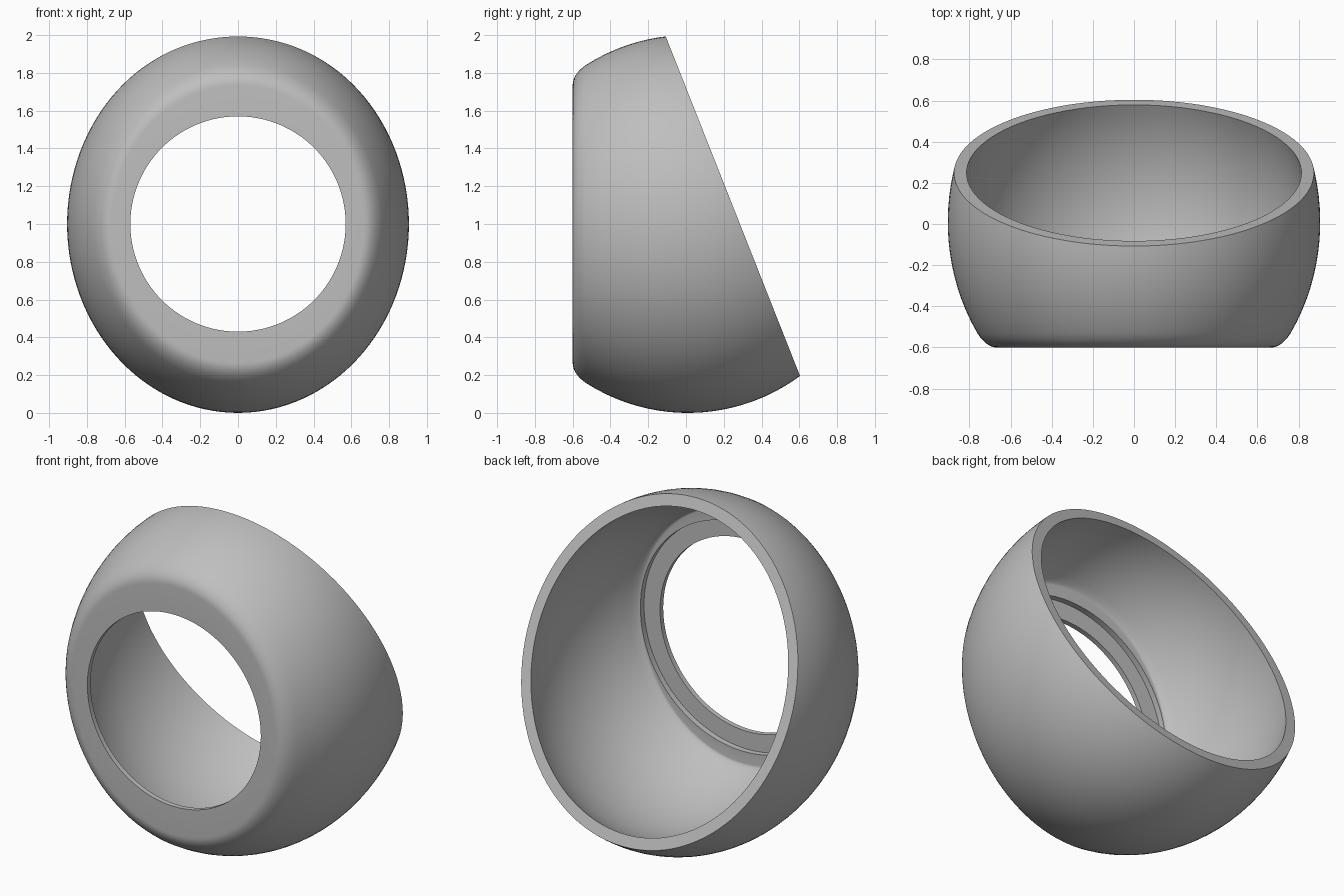
import bpy
import bmesh
from math import sin, cos, pi, radians, sqrt
from mathutils import Vector

cube = bpy.data.objects.get("Cube")
if cube:
    bpy.data.objects.remove(cube, do_unlink=True)

SEGMENTS = 128
SQUASH = 0.905           # width of the shell relative to its height
CENTRE = Vector((0, 0.01, 1))
FRONT, BACK = -0.6, 0.8


def grey_material():
    colour = (0.52, 0.52, 0.52, 1)
    mat = bpy.data.materials.new("plain grey")
    mat.use_nodes = True
    mat.diffuse_color = colour
    mat.node_tree.nodes["Principled BSDF"].inputs["Base Color"].default_value = colour
    return mat


def sphere_radius(y, size):
    return sqrt(size * size - (y - CENTRE.y) ** 2)


def wall(size, front, corner, blend, steps=24):
    """Profile from a flat front, round a soft corner, along a sphere to the back."""
    start = Vector((sphere_radius(front, size) - corner, front))
    middle = Vector((sphere_radius(front, size), front))
    end = Vector((sphere_radius(front + blend, size), front + blend))
    points = []
    for i in range(9):
        t = i / 8
        p = start * (1 - t) ** 2 + middle * 2 * t * (1 - t) + end * t * t
        points.append((p.x, p.y, SQUASH))
    for i in range(1, steps + 1):
        y = end.y + (BACK - end.y) * i / steps
        points.append((sphere_radius(y, size), y, SQUASH))
    return points


# Profile of (radius, depth, width ratio): inner wall, stepped round hole, outer wall
inner = wall(0.935, -0.535, 0.015, 0.04)
hole = [(0.675, -0.535, 1), (0.675, -0.57, 1), (0.57, -0.57, 1), (0.57, FRONT, 1)]
outer = wall(1.0, FRONT, 0.057, 0.07)
profile = inner[::-1] + hole + outer

bm = bmesh.new()
rings = []
for radius, y, ratio in profile:
    angles = [2 * pi * i / SEGMENTS for i in range(SEGMENTS)]
    rings.append([bm.verts.new((radius * ratio * cos(a), y, CENTRE.z + radius * sin(a)))
                  for a in angles])
for a, b in zip(rings, rings[1:]):
    for i in range(SEGMENTS):
        j = (i + 1) % SEGMENTS
        bm.faces.new((a[i], a[j], b[j], b[i]))

# Slanted opening at the back, closed by a flat rim between the two walls
top, bottom = Vector((0, -0.11, 2)), Vector((0, 0.6, 0.205))
slope = bottom - top
bmesh.ops.bisect_plane(bm, geom=bm.verts[:] + bm.edges[:] + bm.faces[:], dist=1e-5,
                       plane_co=top, plane_no=(0, -slope.z, slope.y), clear_outer=True)
bmesh.ops.bridge_loops(bm, edges=[e for e in bm.edges if e.is_boundary])
bmesh.ops.recalc_face_normals(bm, faces=bm.faces[:])

mesh = bpy.data.meshes.new("shell")
bm.to_mesh(mesh)
bm.free()
mesh.materials.append(grey_material())
shell = bpy.data.objects.new("shell", mesh)
bpy.context.collection.objects.link(shell)

bpy.ops.object.select_all(action="DESELECT")
shell.select_set(True)
bpy.context.view_layer.objects.active = shell
bpy.ops.object.shade_smooth_by_angle(angle=radians(30))
